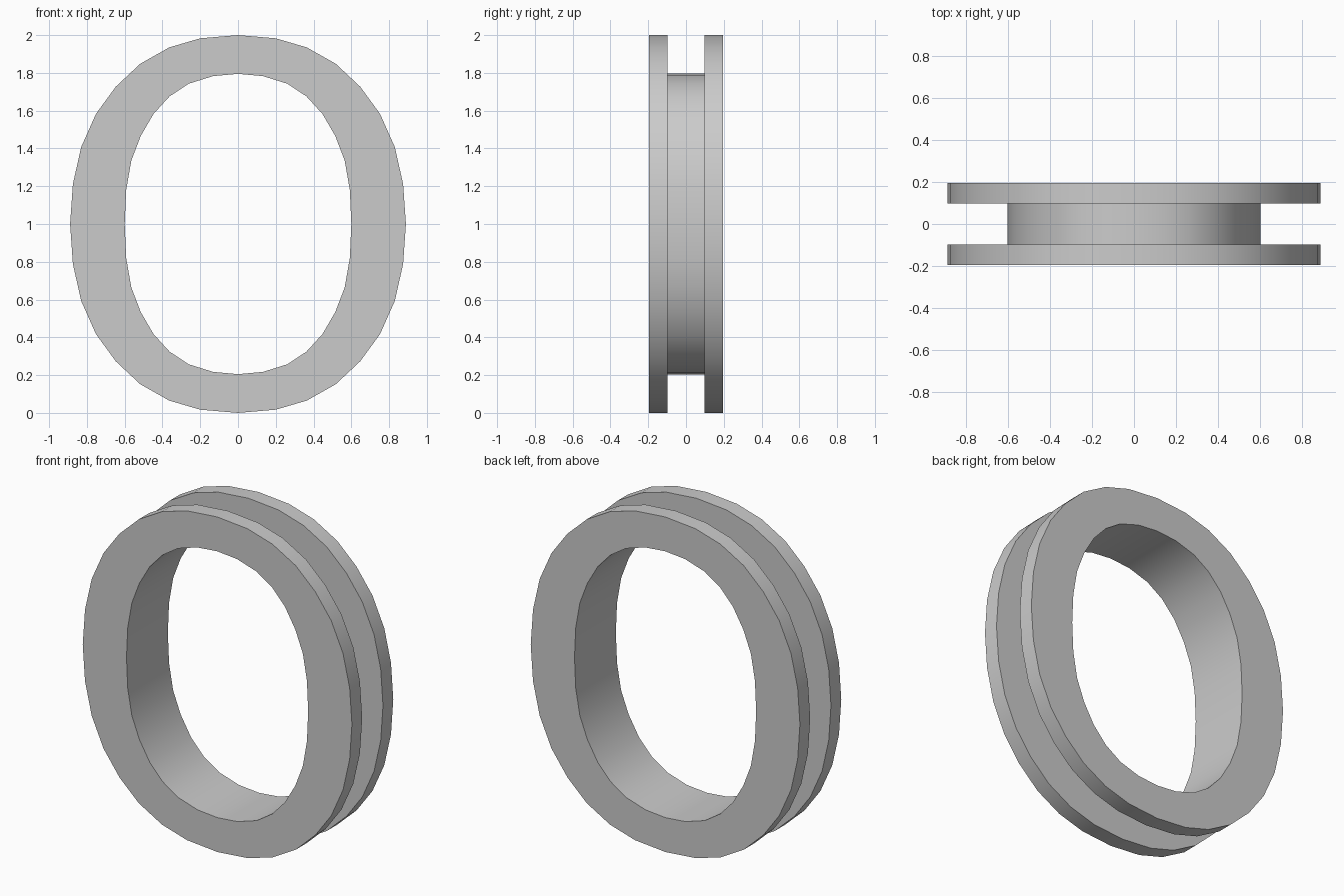
import bpy, bmesh, math

if "Cube" in bpy.data.objects:
    bpy.data.objects.remove(bpy.data.objects["Cube"])

# Quarter outlines (x, z from centre), top to side
OUTER = [(0, 1.0), (.2, .983), (.364, .935), (.518, .848), (.647, .727),
         (.752, .583), (.83, .408), (.874, .213), (.889, 0)]
INNER = [(0, .795), (.132, .783), (.26, .743), (.362, .676), (.447, .583),
         (.515, .466), (.565, .335), (.592, .18), (.6, 0)]


def full_loop(quarter):
    right = quarter + [(x, -z) for x, z in quarter[-2::-1]]
    return right + [(-x, z) for x, z in right[-2:0:-1]]


outer, inner = full_loop(OUTER), full_loop(INNER)
groove = [(x * 1.003, z * 1.003) for x, z in inner]

# Cross-section carried around the oval: two flanges joined by a thin sleeve
Y, G = 0.195, 0.098
section = [(inner, -Y), (outer, -Y), (outer, -G), (groove, -G),
           (groove, G), (outer, G), (outer, Y), (inner, Y)]

bm = bmesh.new()
rings = [[bm.verts.new((x, y, z + 1)) for x, z in loop] for loop, y in section]
n = len(outer)
for k, a in enumerate(rings):
    b = rings[(k + 1) % len(rings)]
    for i in range(n):
        j = (i + 1) % n
        bm.faces.new((a[i], a[j], b[j], b[i]))
bmesh.ops.recalc_face_normals(bm, faces=bm.faces)

mesh = bpy.data.meshes.new("grooved_oval_ring")
bm.to_mesh(mesh)
bm.free()
ring = bpy.data.objects.new("grooved_oval_ring", mesh)
bpy.context.collection.objects.link(ring)
bpy.context.view_layer.objects.active = ring
ring.select_set(True)
bpy.ops.object.shade_smooth_by_angle(angle=math.radians(30))
